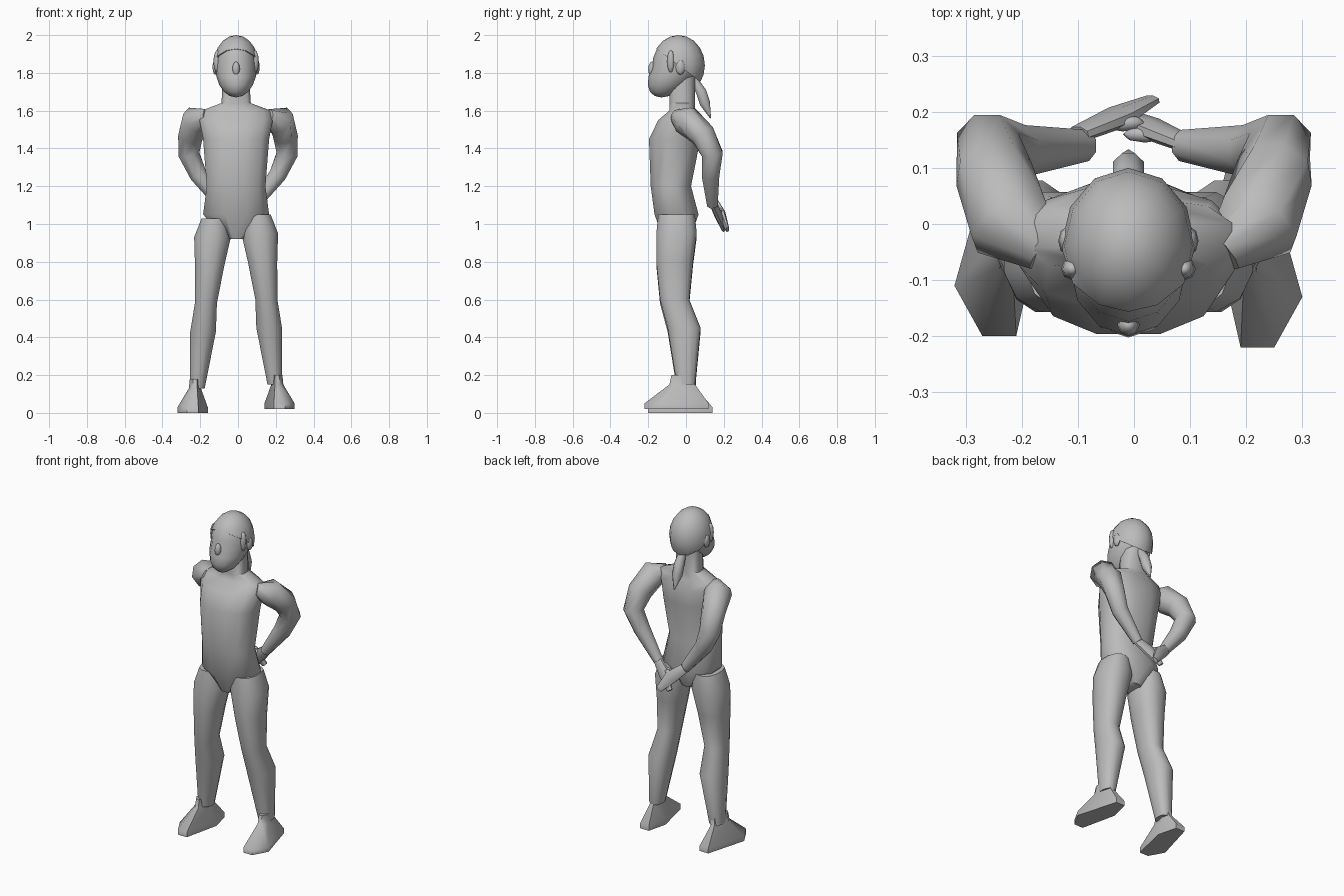
import bpy, bmesh, math
from mathutils import Vector, Matrix

cube = bpy.data.objects.get("Cube")
if cube:
    bpy.data.objects.remove(cube, do_unlink=True)

shade = .5
grey = bpy.data.materials.new("plain grey")
grey.use_nodes = True
grey.diffuse_color = (shade, shade, shade, 1)
grey.node_tree.nodes["Principled BSDF"].inputs["Base Color"].default_value = grey.diffuse_color

middle = -.01  # centre line of head and torso


def finish(name, bm):
    """Turn a bmesh into a smooth grey object that keeps its sharp edges."""
    bmesh.ops.recalc_face_normals(bm, faces=bm.faces)
    mesh = bpy.data.meshes.new(name)
    bm.to_mesh(mesh)
    bm.free()
    mesh.materials.append(grey)
    part = bpy.data.objects.new(name, mesh)
    bpy.context.collection.objects.link(part)
    bpy.ops.object.select_all(action="DESELECT")
    part.select_set(True)
    bpy.context.view_layer.objects.active = part
    bpy.ops.object.shade_smooth_by_angle(angle=math.radians(55))


def loft(name, rings):
    """Skin a list of equal point rings and cap both ends."""
    bm = bmesh.new()
    loops = [[bm.verts.new(point) for point in ring] for ring in rings]
    for lower, upper in zip(loops, loops[1:]):
        for i in range(len(lower)):
            bm.faces.new((lower[i - 1], lower[i], upper[i], upper[i - 1]))
    bm.faces.new(loops[0])
    bm.faces.new(loops[-1])
    finish(name, bm)


def ring(centre, across, deep, sides, power=1):
    """Points around a centre; a power below one gives a boxier outline."""
    points = []
    for i in range(sides):
        angle = math.tau * (i + .5) / sides
        c, s = math.cos(angle), math.sin(angle)
        points.append(Vector(centre)
                      + across * math.copysign(abs(c) ** power, c)
                      + deep * math.copysign(abs(s) ** power, s))
    return points


def level(x, y, z, width, depth):
    """Horizontal cross-section of the body."""
    return ring((x, y, z), Vector((width, 0, 0)), Vector((0, depth, 0)), 12, .85)


def tube(name, path, radii, flat=1):
    """Round or flattened tube that follows a path."""
    path = [Vector(point) for point in path]
    rings = []
    for i, radius in enumerate(radii):
        along = path[min(i + 1, len(path) - 1)] - path[max(i - 1, 0)]
        across = along.cross(Vector((0, 1, 0))).normalized()
        deep = along.normalized().cross(across)
        rings.append(ring(path[i], across * radius, deep * radius * flat, 8))
    loft(name, rings)


def ball(name, centre, size, segments=8, shape=None):
    """Ellipsoid, optionally reshaped about its own centre."""
    bm = bmesh.new()
    bmesh.ops.create_uvsphere(bm, u_segments=segments, v_segments=segments - 2, radius=1,
                              matrix=Matrix.Diagonal((*size, 1)))
    if shape:
        shape(bm)
    bmesh.ops.translate(bm, verts=bm.verts, vec=centre)
    finish(name, bm)


def push_jaw(bm):
    """Slide the lower half of the skull forward to form the chin."""
    for vert in bm.verts:
        vert.co.y += min(vert.co.z, 0) / 2


def trim_hairline(bm):
    """Cut the cap along a slope from the forehead to the nape."""
    bmesh.ops.bisect_plane(bm, geom=bm.verts[:] + bm.edges[:] + bm.faces[:],
                           plane_co=(0, 0, 0), plane_no=(0, .6, .8), clear_inner=True)
    rim = [edge for edge in bm.edges if edge.is_boundary]
    bmesh.ops.contextual_create(bm, geom=rim)


# Torso and neck: height, y, half width, half depth
torso = [(.92, -.05, .05, .07), (1.05, -.05, .18, .12), (1.2, -.08, .16, .11),
         (1.45, -.06, .18, .14), (1.55, -.04, .2, .11), (1.6, -.02, .19, .07),
         (1.64, -.02, .08, .07), (1.8, -.02, .07, .07)]
loft("torso", [level(middle, y, z, w, d) for z, y, w, d in torso])

# Head, hair and face
ball("head", (middle, -.05, 1.83), (.11, .13, .16), 12, push_jaw)
ball("hair", (middle, -.04, 1.84), (.12, .14, .16), 12, trim_hairline)
ball("nose", (middle, -.18, 1.82), (.02, .02, .04))
ball("lips", (middle, -.18, 1.75), (.03, .015, .02))
tube("ponytail", [(middle, .04, 1.77), (middle, .08, 1.7), (middle, .1, 1.64), (middle, .13, 1.56)],
     [.02, .03, .03, .003])

# Limbs of the left side; the right side mirrors them
leg = [(1.05, -.05, .07, .1), (.95, -.05, .1, .11), (.8, -.06, .08, .1),
       (.6, -.06, .06, .08), (.45, -.01, .07, .09), (.15, 0, .04, .05)]
sole = [(.17, .12), (.23, .12), (.3, -.13), (.25, -.22), (.19, -.22), (.14, 0)]
arm = [(.16, -.05, 1.57), (.22, 0, 1.55), (.25, .09, 1.47), (.26, .14, 1.37),
       (.21, .13, 1.26), (.09, .14, 1.1)]
hand = [(.1, .14, 1.11), (.03, .17, 1.05), (-.03, .2, .97)]
ankle = Vector((.2, 0))

for side, sign in (("left", 1), ("right", -1)):
    # The right foot stands lower, and the right hand rests behind the left
    drop = .02 if sign < 0 else 0

    def place(x, y, z):
        return (sign * x - drop, y, z - drop)

    loft(side + "_leg", [level(*place(.21 - z / 10, y, z), w, d) for z, y, w, d in leg])

    outlines = []
    for height, spread in ((.02, 1), (.05, 1), (.15, .4), (.2, .35)):
        outline = [ankle.lerp(Vector(point), spread) for point in sole]
        outlines.append([place(x, y + drop * spread, height) for x, y in outline])
    loft(side + "_foot", outlines)

    tube(side + "_arm", [(sign * x, y, z) for x, y, z in arm], [.04, .08, .07, .06, .05, .03])
    tube(side + "_hand", [(sign * x, y + drop, z) for x, y, z in hand], [.03, .04, .02], .5)
    ball(side + "_thumb", (sign * .02, .16 + drop, 1.07), (.04, .015, .015))

    ball(side + "_ear", (middle + sign * .11, -.03, 1.83), (.015, .025, .04))
    ball(side + "_sideburn", (middle + sign * .1, -.08, 1.86), (.02, .02, .06))
